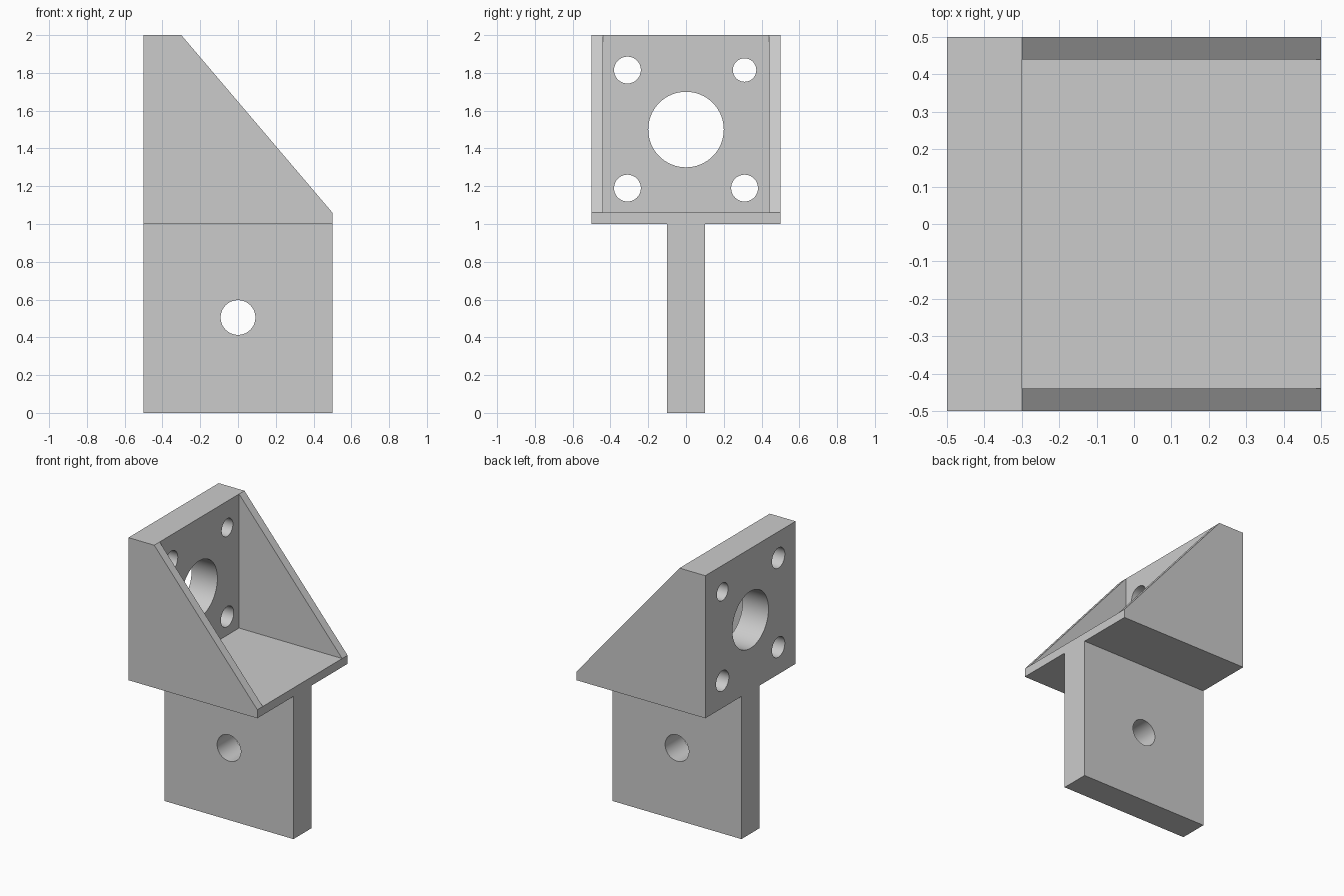
import bpy
import bmesh
import math
from mathutils import Matrix

default = bpy.data.objects.get("Cube")
if default:
    bpy.data.objects.remove(default, do_unlink=True)

grey = bpy.data.materials.new("plain grey")
grey.use_nodes = True
colour = (0.6, 0.6, 0.6, 1)
grey.diffuse_color = colour
grey.node_tree.nodes["Principled BSDF"].inputs["Base Color"].default_value = colour


def extrude_y(name, profile, y0, y1):
    """Extrude an (x, z) outline from y0 to y1."""
    bm = bmesh.new()
    face = bm.faces.new([bm.verts.new((x, y0, z)) for x, z in profile])
    grown = bmesh.ops.extrude_face_region(bm, geom=[face])["geom"]
    verts = [g for g in grown if isinstance(g, bmesh.types.BMVert)]
    bmesh.ops.translate(bm, verts=verts, vec=(0, y1 - y0, 0))
    bmesh.ops.recalc_face_normals(bm, faces=bm.faces)
    mesh = bpy.data.meshes.new(name)
    bm.to_mesh(mesh)
    bm.free()
    mesh.materials.append(grey)
    obj = bpy.data.objects.new(name, mesh)
    bpy.context.collection.objects.link(obj)
    return obj


def box(name, x0, x1, y0, y1, z0, z1):
    return extrude_y(name, [(x0, z0), (x1, z0), (x1, z1), (x0, z1)], y0, y1)


def drill(obj, centre, radius, axis):
    """Cut a round hole through obj along the named axis."""
    turn = Matrix.Rotation(math.pi / 2, 4, "Y" if axis == "X" else "X")
    bm = bmesh.new()
    bmesh.ops.create_cone(bm, cap_ends=True, segments=64, radius1=radius, radius2=radius,
                          depth=0.5, matrix=Matrix.Translation(centre) @ turn)
    mesh = bpy.data.meshes.new("hole_cutter")
    bm.to_mesh(mesh)
    bm.free()
    mesh.materials.append(grey)
    cutter = bpy.data.objects.new("hole_cutter", mesh)
    cutter.hide_render = True
    bpy.context.collection.objects.link(cutter)
    mod = obj.modifiers.new("hole", "BOOLEAN")
    mod.operation = "DIFFERENCE"
    mod.solver = "EXACT"
    mod.object = cutter
    bpy.context.view_layer.objects.active = obj
    bpy.ops.object.modifier_apply(modifier=mod.name)
    bpy.data.objects.remove(cutter, do_unlink=True)


def smooth(obj):
    bpy.ops.object.select_all(action="DESELECT")
    obj.select_set(True)
    bpy.context.view_layer.objects.active = obj
    bpy.ops.object.shade_smooth_by_angle(angle=math.radians(30))


# Upright mounting plate: centre bore and four bolt holes, one of them smaller
plate = box("mounting_plate", -0.5, -0.3, -0.5, 0.5, 1, 2)
drill(plate, (-0.4, 0, 1.5), 0.2, "X")
for y in (-0.31, 0.31):
    for z in (1.19, 1.815):
        small = y > 0 and z > 1.5
        drill(plate, (-0.4, y, z), 0.062 if small else 0.071, "X")
smooth(plate)

# Shelf in front of the plate
box("shelf", -0.3, 0.5, -0.5, 0.5, 1, 1.06)

# Sloping side gussets on the shelf
for name, y0, y1 in (("right_gusset", -0.5, -0.44), ("left_gusset", 0.44, 0.5)):
    extrude_y(name, [(-0.3, 1.06), (0.5, 1.06), (-0.3, 2)], y0, y1)

# Hanging tab with a cross hole
tab = box("lower_tab", -0.5, 0.5, -0.1, 0.1, 0, 1)
drill(tab, (0, 0, 0.505), 0.092, "Y")
smooth(tab)
